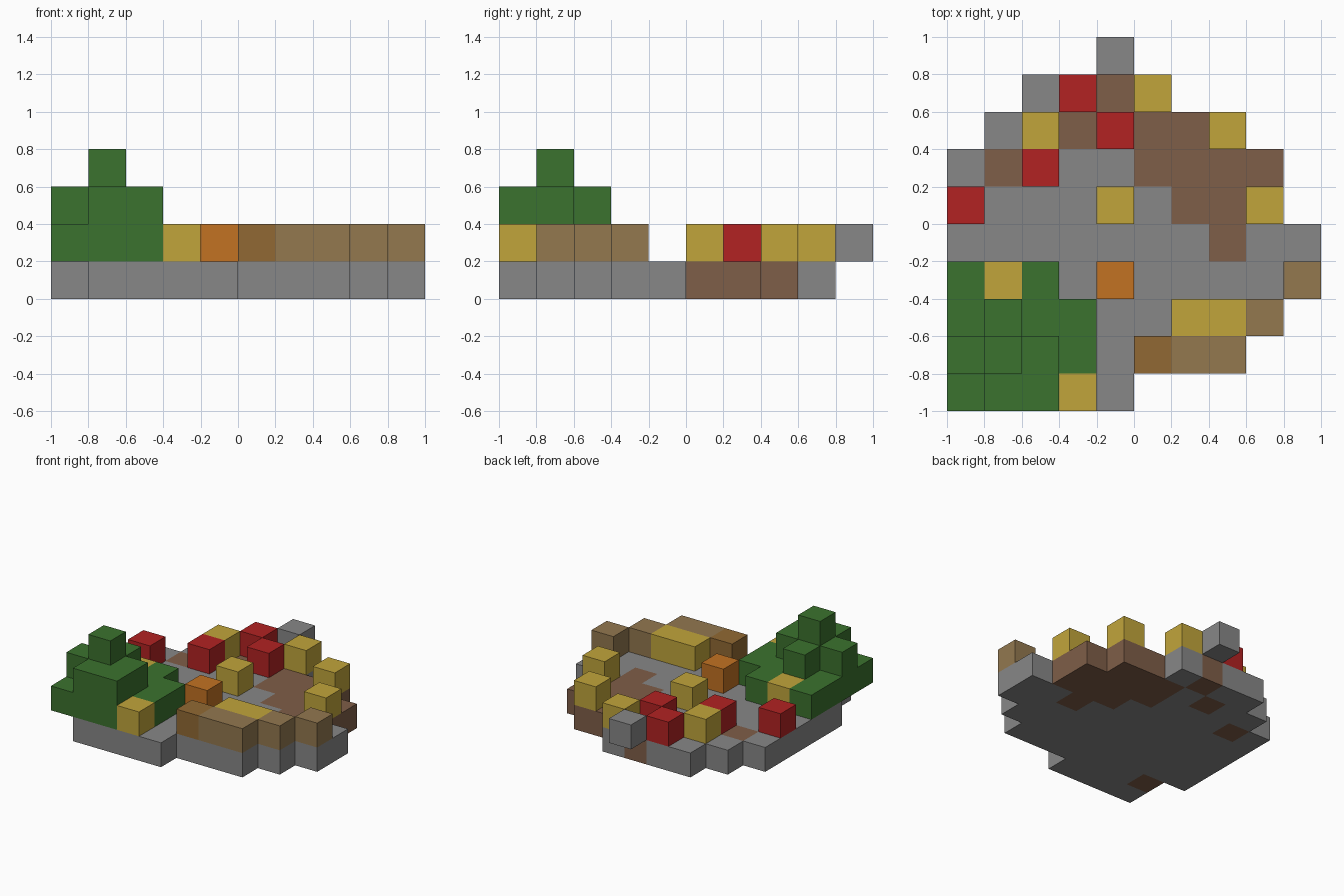
import bpy
import bmesh
from mathutils import Vector

cube = bpy.data.objects.get("Cube")
if cube:
    bpy.data.objects.remove(cube, do_unlink=True)

CELL = 0.2

# Floor plans of each block layer, back row first, left column at -x
BASE = """
..........
..SSES....
.SSESEEE..
SESSSEEEE.
SSSSSSEEE.
SSSSSSSESS
SSSSSSSSSS
SSSSSSSSS.
.TSSSSSS..
.SSSS.....
"""
PLANTS = """
....B.....
...R.Y....
..Y.R..Y..
..R.......
R...Y...Y.
..........
LYL.O....W
LLLL..YYW.
LTLL.DWW..
LLLY......
"""
CROWN = """
.L........
LLL.......
.LL.......
"""
TREETOP = """
.L........
..........
"""


def srgb(r, g, b):
    def lin(c):
        c /= 255
        return c / 12.92 if c < 0.04 else ((c + 0.055) / 1.055) ** 2.4
    return (lin(r), lin(g), lin(b), 1)


def material(name, rgb):
    mat = bpy.data.materials.new(name)
    mat.use_nodes = True
    mat.diffuse_color = srgb(*rgb)
    bsdf = mat.node_tree.nodes["Principled BSDF"]
    bsdf.inputs["Base Color"].default_value = srgb(*rgb)
    bsdf.inputs["Roughness"].default_value = 0.9
    return mat


stone = material("stone grey", (135, 135, 135))
earth = material("earth brown", (127, 94, 72))
leaf = material("leaf green", (59, 114, 46))
red = material("flower red", (178, 34, 34))
yellow = material("straw yellow", (193, 165, 59))
tan = material("timber tan", (147, 120, 79))
dark = material("dark timber", (145, 105, 51))
orange = material("lamp orange", (194, 114, 34))

PARTS = {
    "S": ("stone_base", stone),
    "E": ("earth_patches", earth),
    "T": ("tree_trunk", earth),
    "L": ("tree_foliage", leaf),
    "B": ("rear_stone_block", stone),
    "R": ("red_flowers", red),
    "Y": ("yellow_blocks", yellow),
    "O": ("orange_block", orange),
    "W": ("timber_wall", tan),
    "D": ("dark_timber_block", dark),
}

# Every filled cell, keyed by its grid position
cells = {}
for level, plan in enumerate((BASE, PLANTS, CROWN, TREETOP)):
    for row, line in enumerate(reversed(plan.split())):
        for col, key in enumerate(line):
            if key != ".":
                cells[(col, row, level)] = key


def build(key, name, mat):
    """Join the blocks of one part, leaving out faces buried between blocks."""
    bm = bmesh.new()
    for pos, other in cells.items():
        if other != key:
            continue
        centre = Vector((pos[0] - 4.5, pos[1] - 4.5, pos[2] + 0.5)) * CELL
        for axis in range(3):
            for sign in (-1, 1):
                step = [0, 0, 0]
                step[axis] = sign
                if tuple(p + s for p, s in zip(pos, step)) in cells:
                    continue
                normal = Vector(step)
                u = Vector([float(i == (axis + 1) % 3) for i in range(3)])
                v = normal.cross(u)
                corners = (-u - v, u - v, u + v, v - u)
                bm.faces.new([bm.verts.new(centre + (normal + c) * CELL / 2)
                              for c in corners])
    bmesh.ops.remove_doubles(bm, verts=bm.verts, dist=0.001)
    mesh = bpy.data.meshes.new(name)
    bm.to_mesh(mesh)
    bm.free()
    mesh.materials.append(mat)
    bpy.context.scene.collection.objects.link(bpy.data.objects.new(name, mesh))


for key, (name, mat) in PARTS.items():
    build(key, name, mat)
